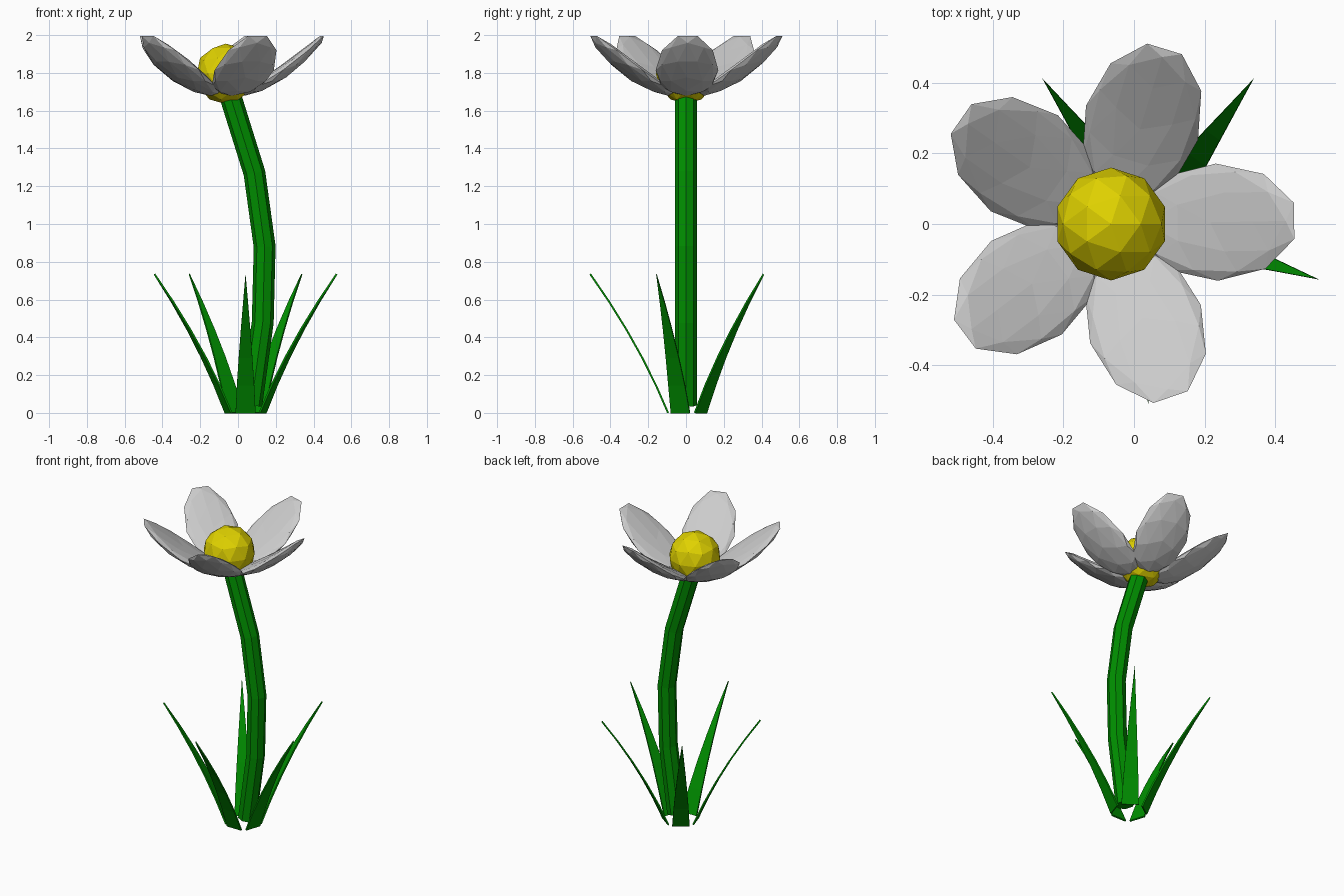
import bpy, bmesh
from math import sin, cos, radians, pi
from mathutils import Matrix, Vector

if "Cube" in bpy.data.objects:
    bpy.data.objects.remove(bpy.data.objects["Cube"])


def material(name, rgb):
    m = bpy.data.materials.new(name)
    m.diffuse_color = (*rgb, 1)
    m.use_nodes = True
    m.node_tree.nodes["Principled BSDF"].inputs["Base Color"].default_value = m.diffuse_color
    return m


def make_object(name, bm, mat=None):
    bmesh.ops.recalc_face_normals(bm, faces=bm.faces)
    me = bpy.data.meshes.new(name)
    bm.to_mesh(me)
    bm.free()
    ob = bpy.data.objects.new(name, me)
    bpy.context.collection.objects.link(ob)
    if mat:
        me.materials.append(mat)
    return ob


green = material("green", (0.0, 0.27, 0.0))
yellow = material("yellow", (0.74, 0.64, 0.0))
HEAD_X, ROOT_X = -0.065, 0.04

# Flower centre: faceted ball
bm = bmesh.new()
bmesh.ops.create_icosphere(bm, subdivisions=2, radius=0.16,
                           matrix=Matrix.Translation((HEAD_X, 0, 1.795)))
make_object("flower_centre", bm, yellow)

# Petals: flattened faceted ellipsoids bent upwards into a bowl
for i in range(5):
    bm = bmesh.new()
    bmesh.ops.create_icosphere(bm, subdivisions=2, radius=1)
    for v in bm.verts:
        r, w = 0.3 + 0.23 * v.co.x, 0.166 * v.co.y
        d = r - 0.08
        slope = Vector((-(0.35 + 1.6 * d), 0, 1)).normalized()
        p = Vector((r, w, 1.688 + 0.35 * d + 0.8 * d * d + 0.4 * w * w))
        v.co = p + slope * 0.034 * v.co.z
    bm.transform(Matrix.Translation((HEAD_X, 0, 0)) @
                 Matrix.Rotation(radians(1 + 72 * i), 4, 'Z'))
    make_object(f"petal_{i + 1}", bm)

# Stem: eight-sided tube along a bent path
path = [Vector(p) for p in ((0.07, 0, 0.04), (0.131, 0, 0.48), (0.141, 0, 0.88),
                            (0.087, 0, 1.27), (-0.035, 0, 1.66))]
bm = bmesh.new()
rings = []
for i, p in enumerate(path):
    t = (path[min(i + 1, 4)] - path[max(i - 1, 0)]).normalized()
    side = Vector((t.z, 0, -t.x))
    rings.append([bm.verts.new(p + 0.058 * (side * cos(a) + Vector((0, sin(a), 0))))
                  for a in (2 * pi * k / 8 for k in range(8))])
for a, b in zip(rings, rings[1:]):
    for k in range(8):
        n = (k + 1) % 8
        bm.faces.new((a[k], a[n], b[n], b[k]))
bm.faces.new(rings[0][::-1])
bm.faces.new(rings[-1])
make_object("stem", bm, green)

# Leaves: thin tapering blades arching outwards
for i in range(5):
    bm = bmesh.new()
    rows = []
    for k in range(5):
        t = k / 5
        r, z, w = 0.095 + 0.3 * t + 0.112 * t * t, 0.735 * t, 0.053 * (1 - t ** 1.25)
        rows.append([bm.verts.new((r, s * w, z)) for s in (-1, 1)])
    tip = bm.verts.new((0.507, 0, 0.735))
    for a, b in zip(rows, rows[1:]):
        bm.faces.new((a[0], a[1], b[1], b[0]))
    bm.faces.new((rows[-1][0], rows[-1][1], tip))
    bm.transform(Matrix.Translation((ROOT_X, 0, 0)) @
                 Matrix.Rotation(radians(-90 + 72 * i), 4, 'Z'))
    leaf = make_object(f"leaf_{i + 1}", bm, green)
    mod = leaf.modifiers.new("thickness", 'SOLIDIFY')
    mod.thickness = 0.01
    mod.offset = 0
